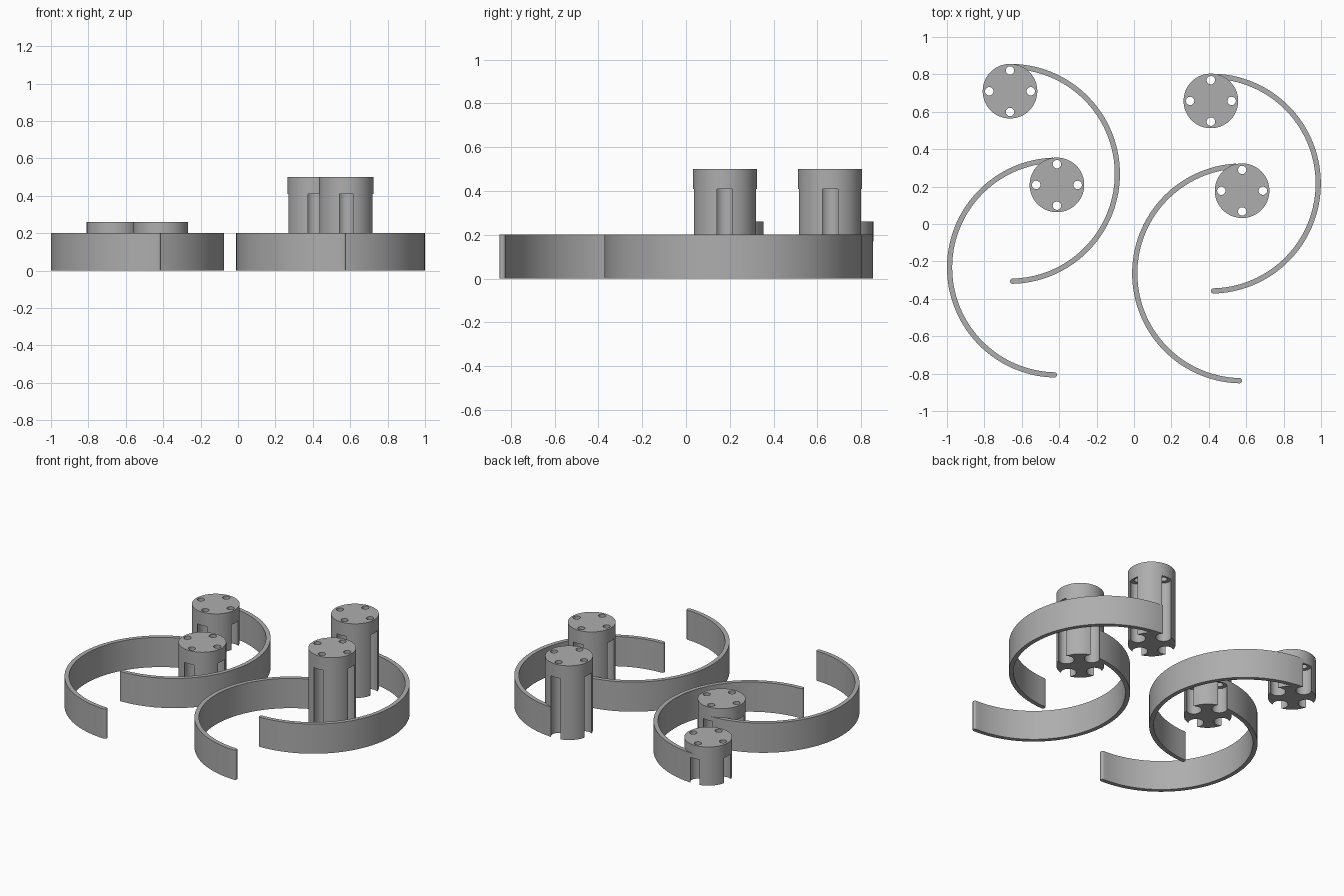
import bpy, bmesh, math
from mathutils import Matrix

if "Cube" in bpy.data.objects:
    bpy.data.objects.remove(bpy.data.objects["Cube"])

POST_R, HOLE_R, POCKET_R, HOLE_D = 0.146, 0.0225, 0.047, 0.111
BAND_R, BAND_T, BAND_H, CAP = 0.588, 0.028, 0.20, 0.09

grey = bpy.data.materials.new("plain grey")
grey.diffuse_color = (0.42, 0.42, 0.42, 1)
grey.use_nodes = True
grey.node_tree.nodes["Principled BSDF"].inputs["Base Color"].default_value = grey.diffuse_color


def finish(bm, name):
    bmesh.ops.recalc_face_normals(bm, faces=bm.faces)
    me = bpy.data.meshes.new(name)
    bm.to_mesh(me)
    bm.free()
    ob = bpy.data.objects.new(name, me)
    bpy.context.collection.objects.link(ob)
    me.materials.append(grey)
    return ob


def cylinders(name, centres, r, z0, z1, seg):
    bm = bmesh.new()
    for x, y in centres:
        bmesh.ops.create_cone(bm, cap_ends=True, segments=seg, radius1=r, radius2=r, depth=z1 - z0,
                              matrix=Matrix.Translation((x, y, (z0 + z1) / 2)))
    return finish(bm, name)


def band(name, cx, cy, side):
    """Half-ring strip with a rounded free tip; side is the bulge direction in x."""
    rm, half = BAND_R - BAND_T / 2, BAND_T / 2
    start, end, n = 0.035, math.pi - half / rm, 72
    ang = [start + (end - start) * i / n for i in range(n + 1)]
    pts = [((rm + half) * math.sin(a), (rm + half) * math.cos(a)) for a in ang]
    tx, ty = rm * math.sin(end), rm * math.cos(end)
    for i in range(1, 10):
        t = math.pi * i / 10
        u, v = half * math.cos(t), half * math.sin(t)
        pts.append((tx + u * math.sin(end) + v * math.cos(end),
                    ty + u * math.cos(end) - v * math.sin(end)))
    pts += [((rm - half) * math.sin(a), (rm - half) * math.cos(a)) for a in reversed(ang)]
    bm = bmesh.new()
    f = bm.faces.new([bm.verts.new((cx + side * x, cy + y, 0)) for x, y in pts])
    top = bmesh.ops.extrude_face_region(bm, geom=[f])["geom"]
    bmesh.ops.translate(bm, vec=(0, 0, BAND_H), verts=[g for g in top if isinstance(g, bmesh.types.BMVert)])
    return finish(bm, name)


def combine(ob, other, op):
    m = ob.modifiers.new(op.lower(), "BOOLEAN")
    m.object, m.operation, m.solver = other, op, "EXACT"
    bpy.context.view_layer.objects.active = ob
    bpy.ops.object.modifier_apply(modifier=m.name)
    bpy.data.objects.remove(other)


def hook(name, x, y, height, side):
    # Post with curved strip tangent to its rear edge
    post = cylinders(name, [(x, y)], POST_R, 0, height, 96)
    combine(post, band("strip", x, y + POST_R - BAND_R, side), "UNION")
    # Four open pockets below the cap, then four through holes
    spots = [(x + HOLE_D * math.cos(k * math.pi / 2), y + HOLE_D * math.sin(k * math.pi / 2)) for k in range(4)]
    combine(post, cylinders("pockets", spots, POCKET_R, -0.1, height - CAP, 40), "DIFFERENCE")
    combine(post, cylinders("holes", spots, HOLE_R, -0.1, height + 0.1, 28), "DIFFERENCE")
    bpy.ops.object.select_all(action="DESELECT")
    post.select_set(True)
    bpy.context.view_layer.objects.active = post
    bpy.ops.object.shade_smooth_by_angle(angle=math.radians(30))


hook("short_post_hook_rear", -0.663, 0.710, 0.26, 1)
hook("short_post_hook_front", -0.412, 0.209, 0.26, -1)
hook("tall_post_hook_rear", 0.411, 0.658, 0.50, 1)
hook("tall_post_hook_front", 0.578, 0.178, 0.50, -1)
